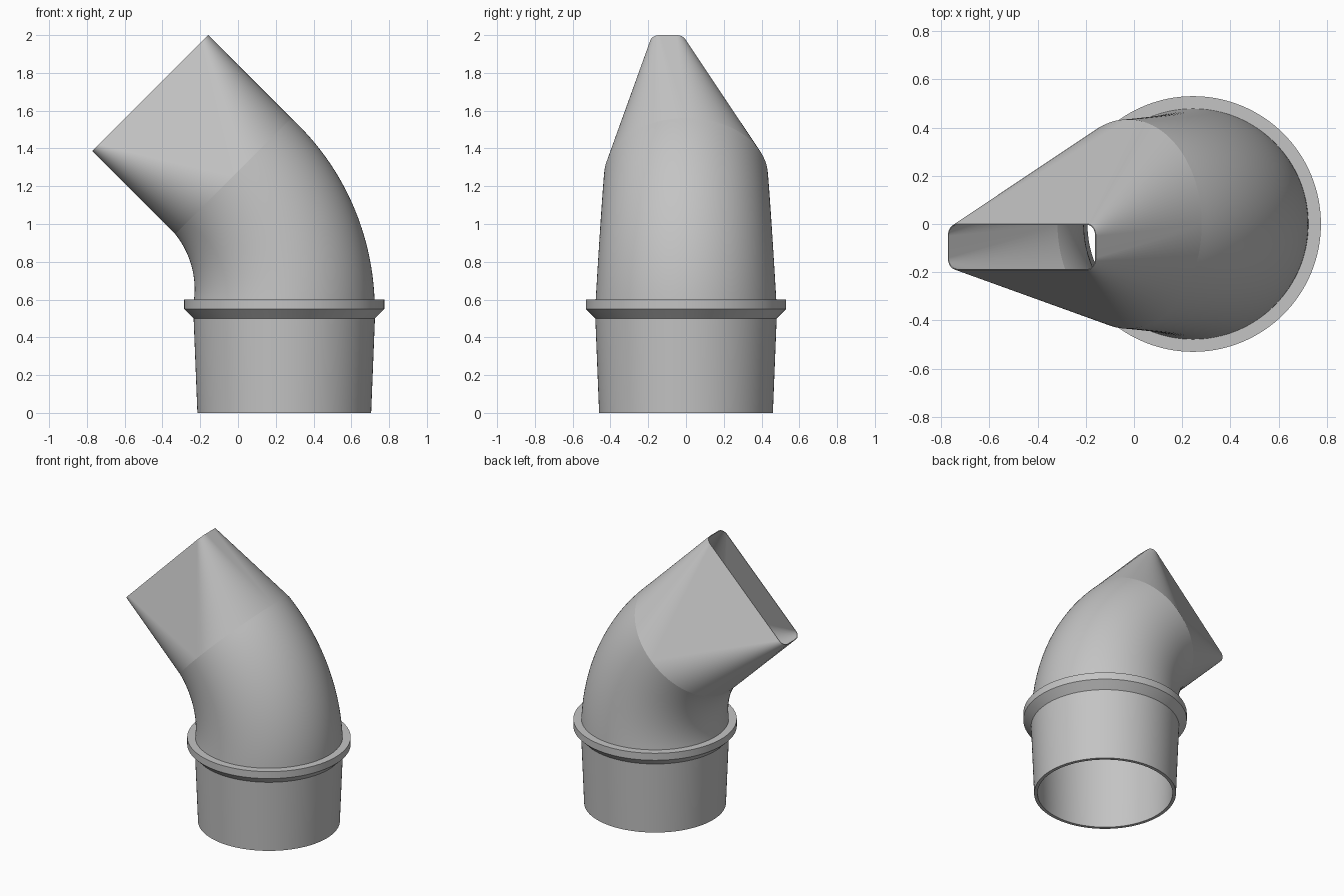
import bpy, bmesh, math
from mathutils import Vector

cube = bpy.data.objects.get("Cube")
if cube:
    bpy.data.objects.remove(cube)

BASE_X, BEND_Z, BEND_R = 0.245, 0.6, 0.925
BEND = math.radians(45)
WALL = 0.022
STEPS = 32  # segments per quarter turn

grey = bpy.data.materials.new("plain grey")
grey.diffuse_color = (0.55, 0.55, 0.55, 1)
grey.use_nodes = True
grey.node_tree.nodes["Principled BSDF"].inputs["Base Color"].default_value = (0.55, 0.55, 0.55, 1)


def section(center, tilt, half_u, half_v, corner):
    """Rounded rectangle in a tilted plane; a circle when the halves equal the corner."""
    u = Vector((math.cos(tilt), 0, math.sin(tilt)))
    v = Vector((0, 1, 0))
    points = []
    for q, (su, sv) in enumerate(((1, 1), (-1, 1), (-1, -1), (1, -1))):
        for i in range(STEPS + 1):
            a = (q + i / STEPS) * math.pi / 2
            pu = su * (half_u - corner) + corner * math.cos(a)
            pv = sv * (half_v - corner) + corner * math.sin(a)
            points.append(center + u * pu + v * pv)
    return points


def circle(center, tilt, r):
    return section(center, tilt, r, r, r)


def bend_point(t):
    return Vector((BASE_X - BEND_R * (1 - math.cos(t)), 0, BEND_Z + BEND_R * math.sin(t)))


def build(name, skins):
    """Skin each list of rings and join them in one smooth object."""
    bm = bmesh.new()
    for rings in skins:
        loops = [[bm.verts.new(p) for p in ring] for ring in rings]
        for a, b in zip(loops, loops[1:]):
            for i in range(len(a)):
                j = (i + 1) % len(a)
                bm.faces.new((a[i], a[j], b[j], b[i]))
    bmesh.ops.remove_doubles(bm, verts=bm.verts, dist=0.0001)
    mesh = bpy.data.meshes.new(name)
    bm.to_mesh(mesh)
    bm.free()
    mesh.materials.append(grey)
    obj = bpy.data.objects.new(name, mesh)
    bpy.context.collection.objects.link(obj)
    bpy.ops.object.select_all(action="DESELECT")
    obj.select_set(True)
    bpy.context.view_layer.objects.active = obj
    bpy.ops.object.shade_smooth_by_angle(angle=math.radians(30))
    return obj


# Tapered spigot with a flange, from inner top round the rim to outer top
profile = [(0.478 - WALL, 0.6), (0.46 - WALL, 0), (0.46, 0), (0.48, 0.5),
           (0.53, 0.55), (0.53, 0.6), (0.478, 0.6)]
build("flanged_spigot", [[circle(Vector((BASE_X, 0, z)), 0, r) for r, z in profile]])

# Elbow that narrows slightly through the bend
outer, inner = [], []
for k in range(33):
    f = k / 32
    r = 0.478 + (0.434 - 0.478) * f
    outer.append(circle(bend_point(BEND * f), BEND * f, r))
    inner.append(circle(bend_point(BEND * f), BEND * f, r - WALL))
build("elbow", [outer, inner[::-1]])

# Nozzle flattening from the round elbow to an offset slot
slot = bend_point(BEND) + Vector((-0.439, -0.095, 0.439))
lip = 0.004
nozzle = build("flat_nozzle", [[
    outer[-1],
    section(slot, BEND, 0.434, 0.095, 0.05),
    section(slot, BEND, 0.434 - lip, 0.095 - lip, 0.05 - lip),
    inner[-1],
]])
weighted = nozzle.modifiers.new("even_shading", "WEIGHTED_NORMAL")
weighted.keep_sharp = True
